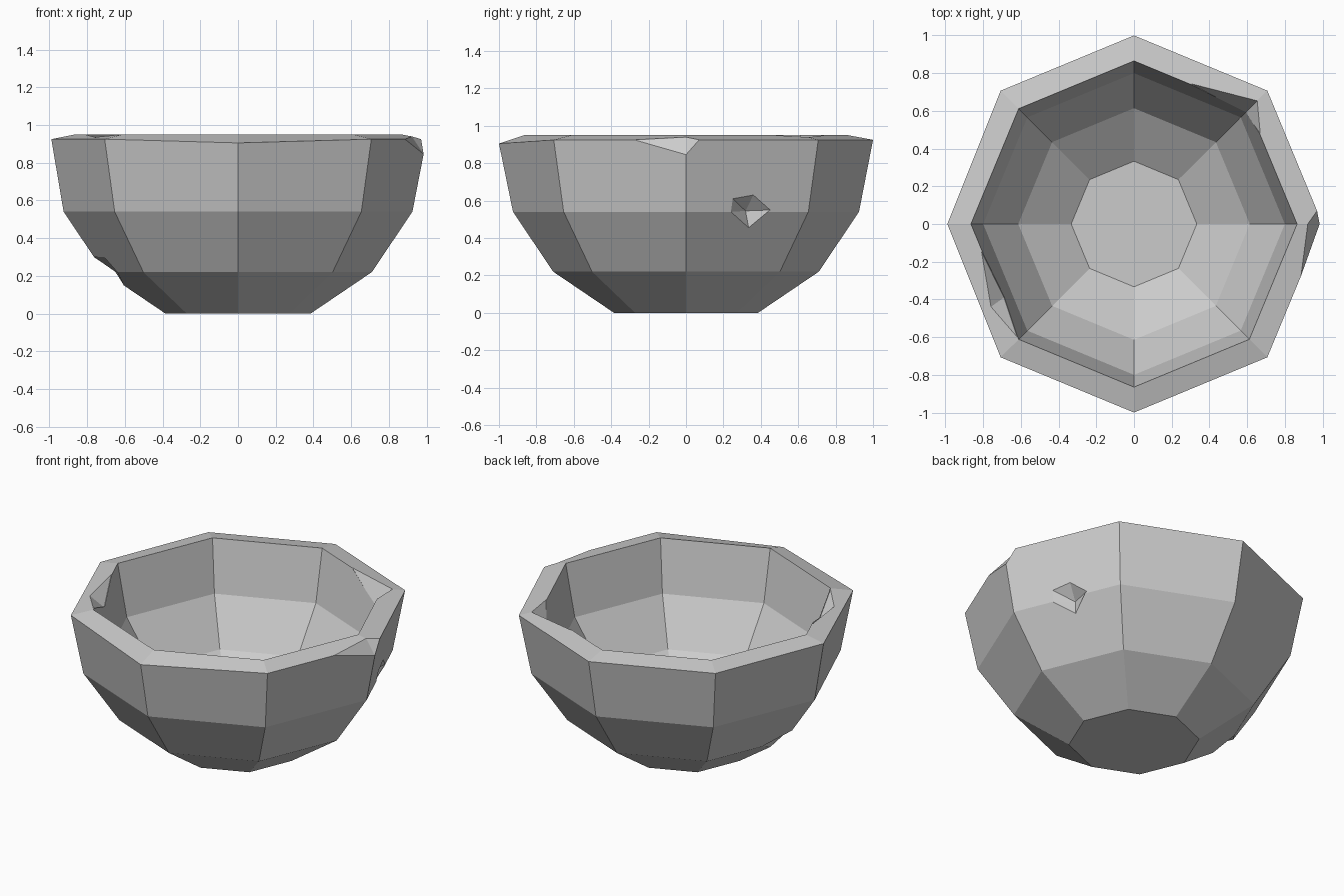
import bpy, bmesh, math
from mathutils import Vector

if "Cube" in bpy.data.objects:
    bpy.data.objects.remove(bpy.data.objects["Cube"], do_unlink=True)

# Single stone-grey colour
grey = bpy.data.materials.new("stone grey")
grey.use_nodes = True
grey.diffuse_color = (0.6, 0.6, 0.6, 1)
grey.node_tree.nodes["Principled BSDF"].inputs["Base Color"].default_value = grey.diffuse_color

SIDES = 8
RIM = 0.95
SHRINK = 0.865
outer = [(0.385, 0), (0.71, 0.22), (0.925, 0.54), (1.0, 0.925)]
# The hollow is a smaller copy of the outside, hung from the rim
inner = [(r * SHRINK, RIM - SHRINK * (0.925 - z)) for r, z in outer]


def link(name, bm):
    bmesh.ops.recalc_face_normals(bm, faces=bm.faces)
    mesh = bpy.data.meshes.new(name)
    bm.to_mesh(mesh)
    bm.free()
    mesh.materials.append(grey)
    obj = bpy.data.objects.new(name, mesh)
    bpy.context.scene.collection.objects.link(obj)
    return obj


# Bowl: octagonal rings up the outside, over the rim and down the inside
bm = bmesh.new()
rings = []
for r, z in outer + inner[::-1]:
    angles = [math.tau * i / SIDES for i in range(SIDES)]
    rings.append([bm.verts.new((r * math.cos(a), r * math.sin(a), z)) for a in angles])
for low, high in zip(rings, rings[1:]):
    for i in range(SIDES):
        j = (i + 1) % SIDES
        bm.faces.new((low[i], low[j], high[j], high[i]))
bm.faces.new(rings[0][::-1])
bm.faces.new(rings[-1])
# Slightly uneven outer rim
rings[3][6].co.z = 0.905
rings[3][4].co.x = -0.99
bowl = link("bowl", bm)


def chip(name, points):
    """Cut the hull of the points out of the bowl."""
    bm = bmesh.new()
    for p in points:
        bm.verts.new(p)
    bmesh.ops.convex_hull(bm, input=bm.verts)
    cutter = link(name, bm)
    cutter.hide_render = True
    cutter.hide_viewport = True
    cutter.display_type = 'WIRE'
    mod = bowl.modifiers.new(name, 'BOOLEAN')
    mod.operation = 'DIFFERENCE'
    mod.solver = 'EXACT'
    mod.object = cutter


# Chips on the inner edge of the rim
chip("inner_back_chip", [(0.30, 0.745, 0.95), (0.655, 0.655, 0.942), (0.67, 0.48, 0.95),
                         (0.59, 0.59, 0.81), (0.4, 0.4, 1.2)])
chip("inner_front_chip", [(-0.81, -0.145, 0.95), (-0.76, -0.44, 0.937), (-0.62, -0.6, 0.95),
                          (-0.69, -0.39, 0.86), (-0.5, -0.25, 1.2)])
# Chip on the outer edge of the rim
chip("outer_rim_chip", [(0.971, 0.07, 0.925), (0.985, 0, 0.845), (0.885, -0.28, 0.925),
                        (0.92, 0, 0.942), (1.2, 0, 1.1)])
# Chip on the lower corner
chip("lower_chip", [(-0.762, 0, 0.30), (-0.605, 0, 0.15), (-0.71, -0.13, 0.30),
                    (-0.64, -0.17, 0.22), (-0.65, 0.15, 0.22), (-0.9, 0, 0.1)])


# Small pit straddling the upper ring of the side wall
def wall_point(y, z, push=0):
    (r0, z0), (r1, z1) = outer[1:3] if z < outer[2][1] else outer[2:4]
    r = r0 + (r1 - r0) * (z - z0) / (z1 - z0)
    half = math.pi / SIDES
    base = Vector((r - math.tan(half) * y, y, z))
    return base + push * Vector((math.cos(half), math.sin(half), 0))


outline = [(0.25, 0.61), (0.36, 0.63), (0.45, 0.55), (0.335, 0.455), (0.24, 0.54)]
chip("wall_pit", [wall_point(y, z) for y, z in outline]
     + [wall_point(0.345, 0.545, -0.07), wall_point(0.33, 0.545, 0.15)])
